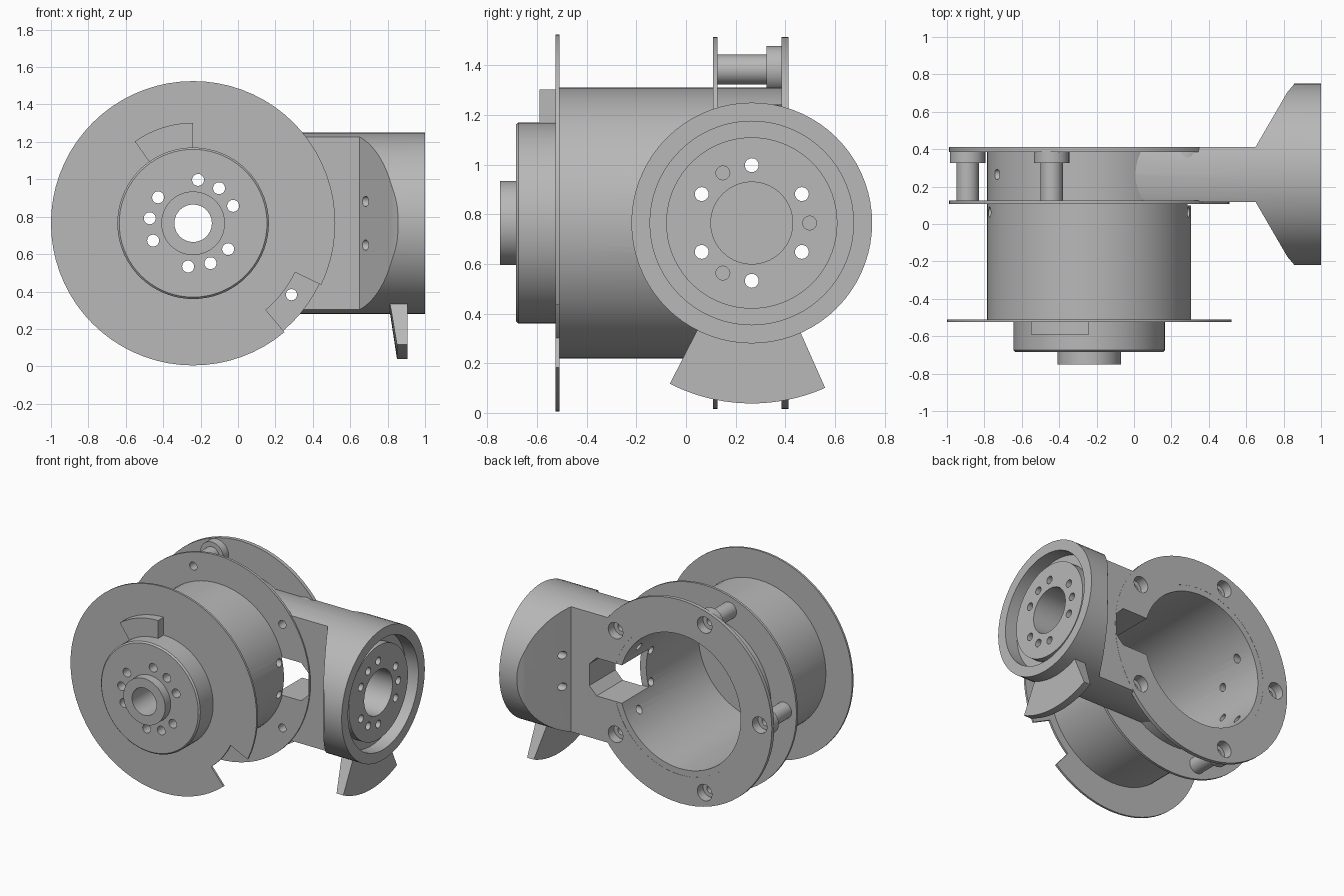
import bpy, bmesh
from math import cos, sin, radians, pi
from mathutils import Vector

cube = bpy.data.objects.get("Cube")
if cube:
    bpy.data.objects.remove(cube, do_unlink=True)

grey = bpy.data.materials.new("plain_grey")
grey.use_nodes = True
GREY = (0.48, 0.48, 0.48, 1)
grey.diffuse_color = GREY
grey.node_tree.nodes["Principled BSDF"].inputs["Base Color"].default_value = GREY

MAIN = (-0.24, 0, 0.765)      # centre of the barrel axis (along y)
SIDE = (0, 0.265, 0.765)      # centre of the side joint axis (along x)
BOLT_R = 0.233


def finish(bm, name):
    bmesh.ops.remove_doubles(bm, verts=bm.verts, dist=1e-5)
    bmesh.ops.recalc_face_normals(bm, faces=bm.faces)
    mesh = bpy.data.meshes.new(name)
    bm.to_mesh(mesh)
    bm.free()
    mesh.materials.append(grey)
    obj = bpy.data.objects.new(name, mesh)
    bpy.context.collection.objects.link(obj)
    return obj


def lathe(name, profile, axis="y", centre=MAIN, start=0, end=360, steps=72):
    """Turn a closed (radius, height) profile about an axis, fully or as a sector."""
    bm = bmesh.new()
    full = end - start == 360
    rings = []
    for i in range(steps if full else steps + 1):
        a = radians(start + (end - start) * i / steps)
        ring = []
        for r, h in profile:
            u, w = r * cos(a), r * sin(a)
            p = (u, h, w) if axis == "y" else (h, u, w)
            ring.append(bm.verts.new(Vector(p) + Vector(centre)))
        rings.append(ring)
    n = len(profile)
    pairs = list(zip(rings, rings[1:]))
    if full:
        pairs.append((rings[-1], rings[0]))
    else:
        bm.faces.new(rings[0])
        bm.faces.new(rings[-1])
    for a, b in pairs:
        for j in range(n):
            k = (j + 1) % n
            bm.faces.new((a[j], a[k], b[k], b[j]))
    return finish(bm, name)


def tube(name, r0, r1, h0, h1, **kw):
    return lathe(name, [(r0, h0), (r1, h0), (r1, h1), (r0, h1)], **kw)


def prism(name, points, lo, hi, up):
    """Extrude a flat outline; up is 'y' (outline in x, z) or 'z' (outline in x, y)."""
    bm = bmesh.new()
    place = lambda a, b, h: (a, h, b) if up == "y" else (a, b, h)
    low = bm.faces.new([bm.verts.new(place(a, b, lo)) for a, b in points])
    out = bmesh.ops.extrude_face_region(bm, geom=[low])
    shift = Vector(place(0, 0, hi - lo))
    bmesh.ops.translate(bm, vec=shift, verts=[v for v in out["geom"] if isinstance(v, bmesh.types.BMVert)])
    return finish(bm, name)


def boolean(obj, tools, operation="DIFFERENCE"):
    bpy.context.view_layer.objects.active = obj
    for tool in tools:
        mod = obj.modifiers.new("cut", "BOOLEAN")
        mod.operation, mod.solver, mod.object = operation, "EXACT", tool
        bpy.ops.object.modifier_apply(modifier=mod.name)


def around(centre, axis, radius, angle):
    u, w = radius * cos(radians(angle)), radius * sin(radians(angle))
    return Vector(centre) + Vector((u, 0, w) if axis == "y" else (0, u, w))


# Cutters
face_holes = [tube("cutter", 0, 0.032, -0.9, -0.4, steps=20,
                   centre=around(MAIN, "y", BOLT_R, base + step))
              for base in (23.5, 143.5, 263.5) for step in (0, 30, 60)]
cross_holes = [tube("cutter", 0, 0.028, -1.1, 1.1, axis="x", steps=20,
                    centre=around(SIDE, "x", BOLT_R, 30 + 60 * i)) for i in range(6)]
blind_holes = [tube("cutter", 0, 0.028, 0.86, 1.1, axis="x", steps=20,
                    centre=around(SIDE, "x", BOLT_R, 120 * i)) for i in range(3)]
bolt_places = [around(MAIN, "y", 0.65, 36 + 72 * i) for i in range(5)]
screw_cuts = [lathe("cutter", [(0, 0.05), (0.03, 0.05), (0.03, 0.345), (0.06, 0.345),
                               (0.06, 0.5), (0, 0.5)], centre=c, steps=24)
              for c in bolt_places]
notch = tube("cutter", 0.605, 0.9, -0.6, -0.4, start=-50, end=-25.7, steps=12)
bore = tube("cutter", 0, 0.535, -0.6, 0.6)
mid = MAIN[2]
window = prism("cutter", [(0.15, mid - 0.14), (0.44, mid - 0.14), (0.5, mid - 0.08),
                          (0.5, mid + 0.08), (0.44, mid + 0.14), (0.15, mid + 0.14)],
               0.1, 0.5, "y")
half = [(-0.2, 0.147), (0.65, 0.147), (0.82, 0.44), (0.85, 0.475), (0.88, 0.52), (1.1, 0.52)]
outline = [(x, SIDE[1] - w) for x, w in half] + [(x, SIDE[1] + w) for x, w in reversed(half)]
neck_shape = prism("cutter", outline, 0, 2, "z")
cutters = face_holes + cross_holes + blind_holes + screw_cuts + [notch, bore, window, neck_shape]

# Main barrel, open at the back
barrel = tube("barrel", 0.495, 0.545, -0.512, 0.412)
boolean(barrel, cross_holes + [window])

# Two flanges around the barrel
front_flange = tube("front_flange", 0.54, 0.75, 0.108, 0.126)
rear_flange = tube("rear_flange", 0.54, 0.75, 0.385, 0.413)
for flange in (front_flange, rear_flange):
    boolean(flange, screw_cuts + [window])

# Front stop disc with a notch, hub with a boss, and stop tab
stop_disc = tube("stop_disc", 0.1, 0.76, -0.525, -0.51)
boolean(stop_disc, face_holes + [notch])
hub = lathe("front_hub", [(0.1, -0.75), (0.17, -0.75), (0.17, -0.685), (0.395, -0.685),
                          (0.405, -0.675), (0.405, -0.515), (0.1, -0.515)])
boolean(hub, face_holes)
tab = tube("stop_tab", 0.4, 0.537, -0.59, -0.518, start=90, end=125.5, steps=10)

# Side joint: round socket narrowing to a flat neck
neck = lathe("side_socket", [(0, -0.1), (0.485, -0.1), (0.485, 1), (0.41, 1), (0.41, 0.9),
                             (0.345, 0.9), (0.345, 0.96), (0.165, 0.96), (0.165, 0.72),
                             (0, 0.72)], axis="x", centre=SIDE)
boolean(neck, [neck_shape], "INTERSECT")
boolean(neck, [bore, window] + cross_holes + blind_holes + screw_cuts)

# Tapered stop fin under the socket
fin = lathe("stop_fin", [(0.43, 0.805), (0.43, 0.905), (0.727, 0.905), (0.727, 0.85)],
            axis="x", centre=SIDE, start=-117, end=-66, steps=14)

# Screw posts between the flanges
posts = [lathe("screw_post", [(0.03, 0.115), (0.06, 0.115), (0.06, 0.325), (0.095, 0.325),
                              (0.095, 0.39), (0.06, 0.39), (0.06, 0.345), (0.03, 0.345)],
               centre=c, steps=32) for c in bolt_places]

for cutter in cutters:
    bpy.data.objects.remove(cutter, do_unlink=True)

# Smooth the round surfaces, keep the edges sharp
bpy.ops.object.select_all(action="DESELECT")
for obj in [barrel, front_flange, rear_flange, stop_disc, hub, tab, neck, fin] + posts:
    obj.select_set(True)
bpy.context.view_layer.objects.active = barrel
bpy.ops.object.shade_smooth_by_angle(angle=pi / 6)
